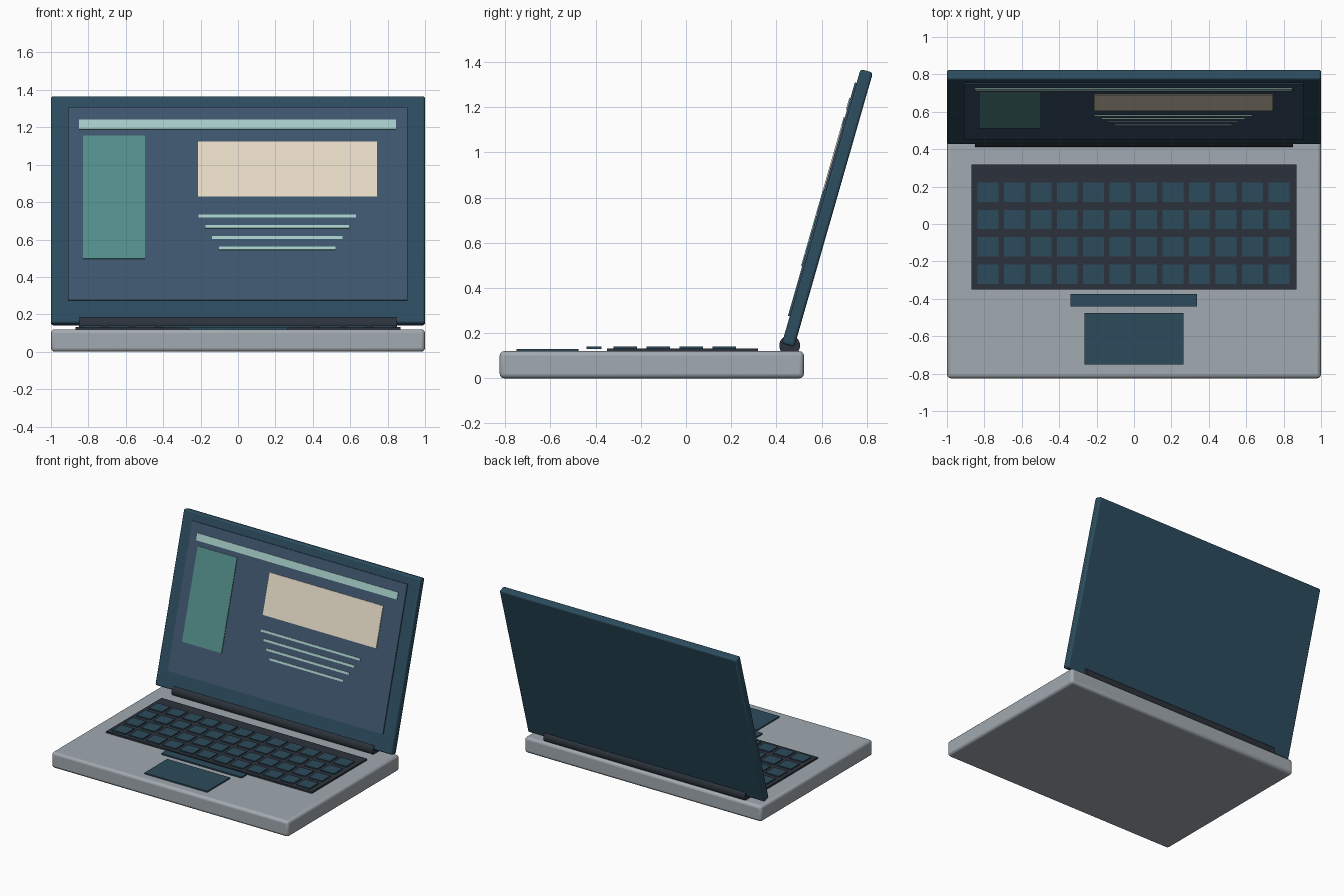
import bpy, bmesh, math
from mathutils import Matrix, Vector

if "Cube" in bpy.data.objects:
    bpy.data.objects.remove(bpy.data.objects["Cube"])


def lin(c):
    return tuple((v / 255) ** 2.2 for v in c) + (1,)


def mat(name, rgb):
    m = bpy.data.materials.new(name)
    m.diffuse_color = lin(rgb)
    m.use_nodes = True
    m.node_tree.nodes["Principled BSDF"].inputs["Base Color"].default_value = m.diffuse_color
    return m


CASE = mat("case_grey", (160, 168, 175))
LID = mat("lid_blue", (48, 78, 95))
DARK = mat("dark_grey", (48, 54, 62))
KEY = mat("key_blue", (48, 76, 92))
SCREEN = mat("screen_blue", (64, 86, 108))
MINT = mat("mint", (164, 204, 199))
GREEN = mat("green", (84, 142, 138))
SAND = mat("sand", (230, 218, 197))


def finish(bm, name, material, bevel=0.0, segments=3):
    me = bpy.data.meshes.new(name)
    bm.to_mesh(me)
    bm.free()
    ob = bpy.data.objects.new(name, me)
    bpy.context.collection.objects.link(ob)
    me.materials.append(material)
    if bevel:
        mod = ob.modifiers.new("bevel", 'BEVEL')
        mod.width = bevel
        mod.segments = segments
        bpy.context.view_layer.objects.active = ob
        ob.select_set(True)
        bpy.ops.object.shade_smooth_by_angle(angle=math.radians(35))
        ob.select_set(False)
    return ob


def add_box(bm, x, y, z):
    """Box from (min, max) ranges."""
    size = [r[1] - r[0] for r in (x, y, z)]
    mid = Vector([(r[0] + r[1]) / 2 for r in (x, y, z)])
    bmesh.ops.create_cube(bm, size=1, matrix=Matrix.Translation(mid) @ Matrix.Diagonal((*size, 1)))


def box(name, x, y, z, material, bevel=0.0):
    bm = bmesh.new()
    add_box(bm, x, y, z)
    return finish(bm, name, material, bevel)


# Base with keyboard tray, space bar and trackpad
box("base", (-1, 1), (-0.825, 0.522), (0, 0.12), CASE, 0.02)
box("keyboard_tray", (-0.868, 0.868), (-0.35, 0.318), (0.115, 0.132), DARK)
box("space_bar", (-0.34, 0.338), (-0.44, -0.375), (0.13, 0.14), KEY)
box("trackpad", (-0.265, 0.265), (-0.75, -0.475), (0.117, 0.13), KEY)

# Keys: 4 rows of 12
bm = bmesh.new()
for row in range(4):
    for col in range(12):
        cx, cy = -0.781 + col * 0.1414, -0.268 + row * 0.146
        add_box(bm, (cx - 0.056, cx + 0.056), (cy - 0.052, cy + 0.052), (0.128, 0.14))
finish(bm, "keys", KEY)

# Hinge barrel
bm = bmesh.new()
bmesh.ops.create_cone(bm, cap_ends=True, segments=32, radius1=0.046, radius2=0.046, depth=1.7,
                      matrix=Matrix.Translation((0, 0.459, 0.145)) @ Matrix.Rotation(math.pi / 2, 4, 'Y'))
hinge = finish(bm, "hinge", DARK)
bpy.context.view_layer.objects.active = hinge
hinge.select_set(True)
bpy.ops.object.shade_smooth_by_angle(angle=math.radians(35))
hinge.select_set(False)

# Lid, leaning back 16 degrees; its parts are laid out upright and then tilted
TILT = math.radians(16)
PLACE = Matrix.Translation((0, 0.626, 0.7535)) @ Matrix.Rotation(-TILT, 4, 'X')
FRONT = -0.0285


def lid_part(name, x, z_view, proud, material):
    """Thin panel on the lid front, heights given as seen from the front."""
    v = [(h - 0.764) / math.cos(TILT) for h in z_view]
    box(name, x, (FRONT - proud, FRONT + 0.004), v, material).matrix_world = PLACE


box("lid", (-1, 1), (FRONT, -FRONT), (-0.632, 0.632), LID, 0.012).matrix_world = PLACE
lid_part("screen", (-0.91, 0.907), (0.277, 1.31), 0.008, SCREEN)
lid_part("screen_header", (-0.85, 0.846), (1.19, 1.24), 0.013, MINT)
lid_part("screen_sidebar", (-0.83, -0.497), (0.497, 1.155), 0.013, GREEN)
lid_part("screen_card", (-0.215, 0.743), (0.83, 1.122), 0.013, SAND)
for i in range(4):
    half, z = 0.42 - i * 0.036, 0.725 - i * 0.0575
    lid_part(f"screen_line_{i + 1}", (0.21 - half, 0.21 + half), (z - 0.008, z + 0.008), 0.013, MINT)
